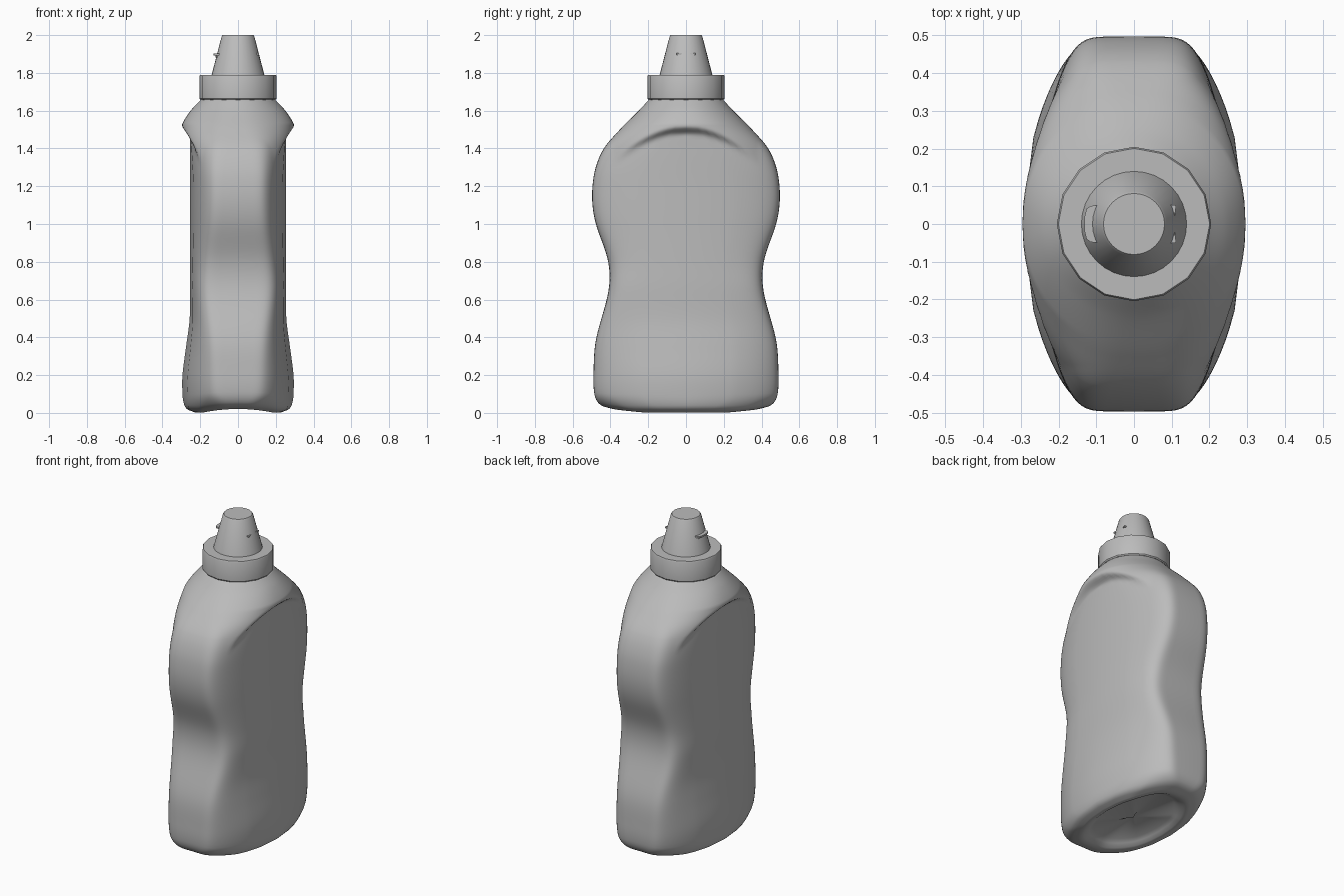
import bpy, bmesh, math

cube = bpy.data.objects.get("Cube")
if cube:
    bpy.data.objects.remove(cube, do_unlink=True)

grey = bpy.data.materials.new("plain_grey")
grey.use_nodes = True
grey.diffuse_color = (0.5, 0.5, 0.5, 1)
grey.node_tree.nodes["Principled BSDF"].inputs["Base Color"].default_value = (0.5, 0.5, 0.5, 1)


def finish(name, bm, angle=35):
    bmesh.ops.recalc_face_normals(bm, faces=bm.faces)
    mesh = bpy.data.meshes.new(name)
    bm.to_mesh(mesh)
    bm.free()
    mesh.materials.append(grey)
    obj = bpy.data.objects.new(name, mesh)
    bpy.context.collection.objects.link(obj)
    bpy.ops.object.select_all(action="DESELECT")
    obj.select_set(True)
    bpy.context.view_layer.objects.active = obj
    bpy.ops.object.shade_smooth_by_angle(angle=math.radians(angle))
    return obj


def loft(bm, rings):
    """Skin a list of closed point rings and cap both ends."""
    loops = [[bm.verts.new(p) for p in ring] for ring in rings]
    n = len(loops[0])
    for a, b in zip(loops, loops[1:]):
        for i in range(n):
            j = (i + 1) % n
            bm.faces.new((a[i], a[j], b[j], b[i]))
    bm.faces.new(loops[0])
    bm.faces.new(loops[-1])


def curve(keys, z):
    """Smooth interpolation through (height, value) keys."""
    if z <= keys[0][0]:
        return keys[0][1]
    if z >= keys[-1][0]:
        return keys[-1][1]
    i = next(k for k in range(len(keys) - 1) if z <= keys[k + 1][0])

    def slope(k):
        a, b = keys[max(k - 1, 0)], keys[min(k + 1, len(keys) - 1)]
        return (b[1] - a[1]) / (b[0] - a[0])

    (z0, v0), (z1, v1) = keys[i], keys[i + 1]
    h = z1 - z0
    t = (z - z0) / h
    return (v0 * (1 + 2 * t) * (1 - t) ** 2 + slope(i) * h * t * (1 - t) ** 2
            + v1 * t * t * (3 - 2 * t) + slope(i + 1) * h * t * t * (t - 1))


def clamp(v):
    return max(0.0, min(1.0, v))


# Bottle outline: half depth, half width at the middle, half width at the ends
DEPTH = [(.005, .40), (.02, .445), (.05, .473), (.1, .487), (.2, .49), (.38, .478),
         (.65, .41), (.8, .412), (1, .477), (1.1, .495), (1.2, .495), (1.3, .478),
         (1.4, .435), (1.5, .35), (1.6, .25), (1.66, .195)]
WIDTH = [(.005, .235), (.02, .27), (.05, .287), (.1, .294), (.2, .294), (.35, .275),
         (.5, .256), (.7, .254), (1.4, .254), (1.53, .25), (1.6, .23), (1.66, .195)]
ENDS = [(.005, .13), (.1, .16), (.38, .175), (.65, .205), (.8, .195), (1, .175),
        (1.2, .17), (1.4, .185), (1.5, .2), (1.66, .195)]
SQUARE = [(.005, 4), (.1, 7), (1.2, 7), (1.4, 5), (1.5, 3.2), (1.6, 2.3), (1.66, 2)]


def section(z, count=96):
    depth, width, ends, power = (curve(k, z) for k in (DEPTH, WIDTH, ENDS, SQUARE))
    ring = []
    for i in range(count):
        a = 2 * math.pi * i / count
        c, s = math.cos(a), math.sin(a)
        y = math.copysign(abs(s) ** (2 / power), s) * depth
        side = width - (width - ends) * (y / depth) ** 2
        # Arched lip of the shoulder over the recessed side panel
        t = clamp((z - 1.475 + 1.2 * y * y) / .045)
        side += .045 * t * t * (3 - 2 * t) * clamp((1.66 - z) / .13) * clamp(1 - (y / .38) ** 2)
        x = math.copysign(abs(c) ** (2 / power), c) * side
        # Base arches up along the centre line
        rise = .02 * max(0, 1 - (x / .2) ** 2) * max(0, 1 - z / .25)
        ring.append((x, y, z + rise))
    return ring


# Body with rounded foot and a recessed oval underneath
heights = [.005, .009, .014, .02, .03, .04, .055, .07, .085]
heights += [.1 + 1.3 * i / 52 for i in range(52)]
heights += [1.4 + .26 * i / 32 for i in range(33)]
foot = section(heights[0])
under = [[(x * k, y * k, z + dz) for x, y, z in foot]
         for k, dz in ((.02, .035), (.72, .03), (.8, .015), (.88, .0), (.95, -.004))]
bm = bmesh.new()
loft(bm, under + [section(z) for z in heights])
finish("bottle_body", bm, 50)


# Cap: collar with softened rims, and the tapered nozzle
def turned(name, profile, sides=16):
    bm = bmesh.new()
    loft(bm, [[(r * math.cos(2 * math.pi * i / sides), r * math.sin(2 * math.pi * i / sides), z)
               for i in range(sides)] for r, z in profile])
    return finish(name, bm)


turned("cap_collar", [(.19, 1.655), (.2, 1.658), (.205, 1.665), (.205, 1.782),
                      (.201, 1.79), (.15, 1.79)])
turned("cap_nozzle", [(.143, 1.78), (.139, 1.792), (.087, 1.992), (.081, 2.0)], 32)


# Small tabs on either side of the nozzle
def tab(name, outline, bottom, top):
    bm = bmesh.new()
    loft(bm, [[(x, y, bottom) for x, y in outline], [(x, y, top) for x, y in outline]])
    return finish(name, bm)


half = [(-.09, .05), (-.115, .048), (-.126, .04), (-.131, .02)]
left_outline = half + [(x, -y) for x, y in reversed(half)]
tab("right_tab", left_outline, 1.893, 1.903)
tab("right_tab_rib", [(x * .9, y * .8) for x, y in left_outline], 1.882, 1.894)
tab("left_tab", [(.095, -.05), (.112, -.05), (.105, 0), (.112, .05), (.095, .05)], 1.896, 1.904)
